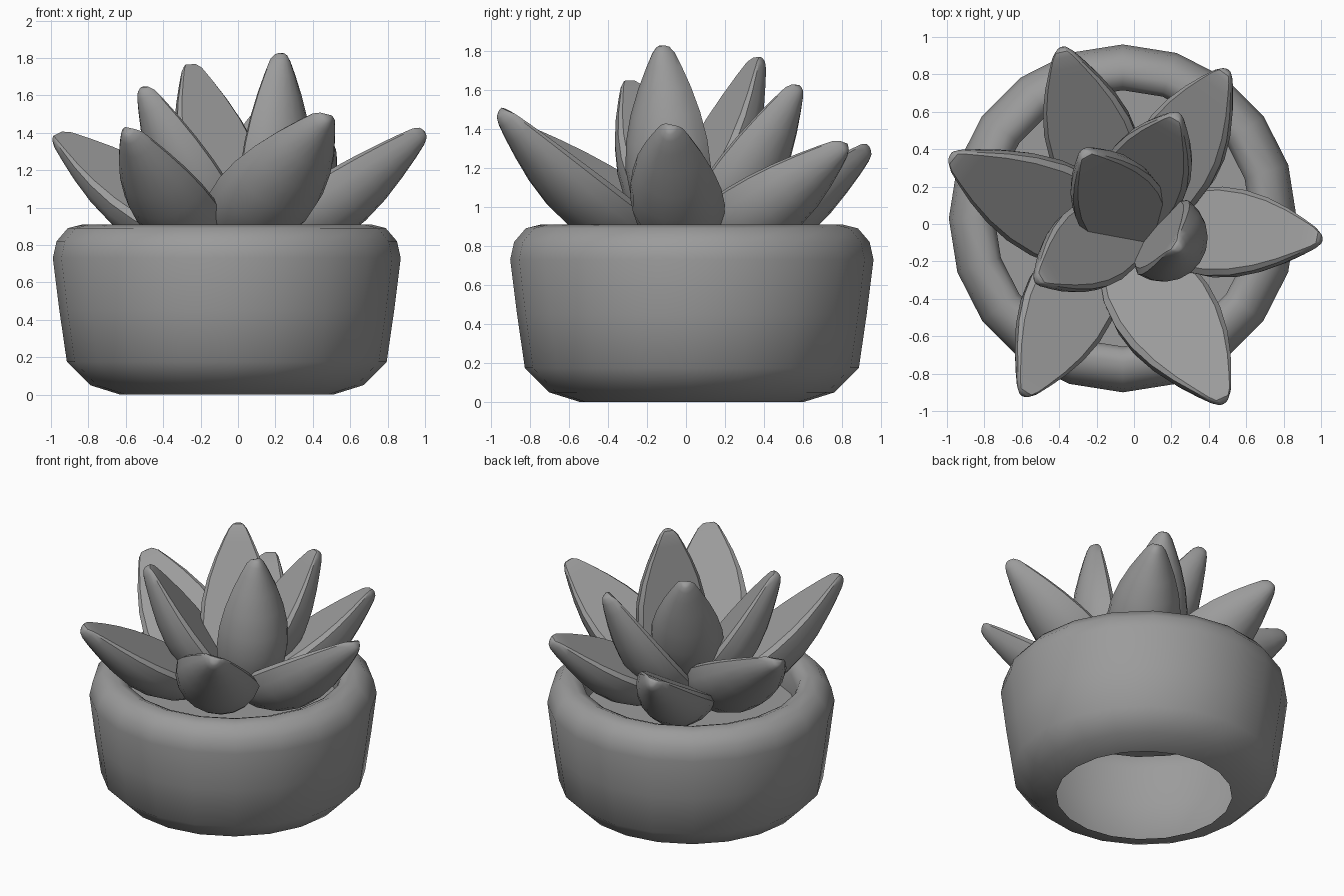
import bpy, bmesh
from math import sin, cos, pi, radians
from mathutils import Vector

if "Cube" in bpy.data.objects:
    bpy.data.objects.remove(bpy.data.objects["Cube"])

CX, CY, SIDES = -0.06, 0.03, 20

grey = bpy.data.materials.new("mid_grey")
grey.diffuse_color = (.33, .33, .33, 1)
grey.use_nodes = True
grey.node_tree.nodes["Principled BSDF"].inputs["Base Color"].default_value = grey.diffuse_color


def finish(bm, name, angle):
    mesh = bpy.data.meshes.new(name)
    bm.to_mesh(mesh)
    bm.free()
    mesh.materials.append(grey)
    ob = bpy.data.objects.new(name, mesh)
    bpy.context.collection.objects.link(ob)
    bpy.ops.object.select_all(action='DESELECT')
    ob.select_set(True)
    bpy.context.view_layer.objects.active = ob
    bpy.ops.object.shade_smooth_by_angle(angle=radians(angle))
    return ob


def bridge(bm, a, b):
    n = len(a)
    for j in range(n):
        k = (j + 1) % n
        bm.faces.new((a[j], a[k], b[k], b[j]))


def ring(bm, r, z):
    return [bm.verts.new((CX + r * cos(2 * pi * j / SIDES), CY + r * sin(2 * pi * j / SIDES), z))
            for j in range(SIDES)]


# Pot: open-bottomed shell with a rounded rim and a short inner wall
profile = [(.57, 0), (.73, .05), (.855, .175), (.895, .45), (.93, .73), (.91, .82),
           (.85, .89), (.77, .91), (.71, .885), (.685, .82), (.685, .68)]
bm = bmesh.new()
rings = [ring(bm, r, z) for r, z in profile]
for a, b in zip(rings, rings[1:]):
    bridge(bm, a, b)
finish(bm, "pot", 60)

# Soil disc inside the rim
bm = bmesh.new()
bm.faces.new(ring(bm, .685, .68))
finish(bm, "soil", 30)

# Leaf: flat upper face, rounded belly; rows are (position, half width, depth, drop)
LEAF = [(0, .06, .07, 0), (.06, .12, .13, 0), (.15, .18, .19, 0), (.28, .23, .245, 0),
        (.42, .247, .265, 0), (.55, .237, .25, 0), (.68, .203, .213, 0), (.80, .153, .165, 0),
        (.90, .10, .12, 0), (.965, .062, .085, .002), (.992, .035, .055, .012),
        (1.0, .018, .022, .028)]


def leaf(name, base, tip, width=1.0, depth=1.0, roll=0):
    base, tip = Vector(base), Vector(tip)
    axis = tip - base
    d = axis.normalized()
    s = d.cross(Vector((0, 0, 1))).normalized()
    u = s.cross(d)
    c, k = cos(radians(roll)), sin(radians(roll))
    side, up = s * c + u * k, u * c - s * k
    bm = bmesh.new()
    loops = []
    for t, w, h, drop in LEAF:
        w *= width
        h *= depth
        pts = [(.89 * w, 0)]
        pts += [(w * cos(a), -.1 * h - .9 * h * sin(a)) for a in (pi * i / 10 for i in range(11))]
        pts += [(-.89 * w, 0)]
        loops.append([bm.verts.new(base + axis * t + side * x + up * (z - drop)) for x, z in pts])
    for a, b in zip(loops, loops[1:]):
        bridge(bm, a, b)
    bm.faces.new(loops[0])
    bm.faces.new(loops[-1])
    bmesh.ops.recalc_face_normals(bm, faces=bm.faces)
    finish(bm, name, 38)


# Outer rosette, each leaf rolled slightly the same way
outer = [((-.09, .00, .82), (-.39, .92, 1.33), 1.0, 1.08, 13),
         ((.01, .00, .85), (.48, .81, 1.345), .97, 1.08, 13),
         ((.00, .00, .83), (.98, -.07, 1.435), 1.0, 1.1, 14),
         ((-.09, -.05, .84), (.475, -.93, 1.515), 1.13, 1.08, 15),
         ((-.13, .00, .84), (-.575, -.90, 1.44), 1.02, 1.08, 12),
         ((.04, -.20, .77), (-.97, .345, 1.41), 1.13, 1.05, 20)]
# Inner, steeper rosette
inner = [((-.09, -.05, .78), (.215, .555, 1.64), .95, 1, 5),
         ((.06, .06, .78), (-.49, -.285, 1.66), .95),
         ((.08, -.02, .76), (.205, -.105, 1.83), .97),
         ((.08, -.15, .80), (-.25, .355, 1.78), .97, 1, 5)]
for i, args in enumerate(outer):
    leaf(f"outer_leaf_{i + 1}", *args)
for i, args in enumerate(inner):
    leaf(f"inner_leaf_{i + 1}", *args)
